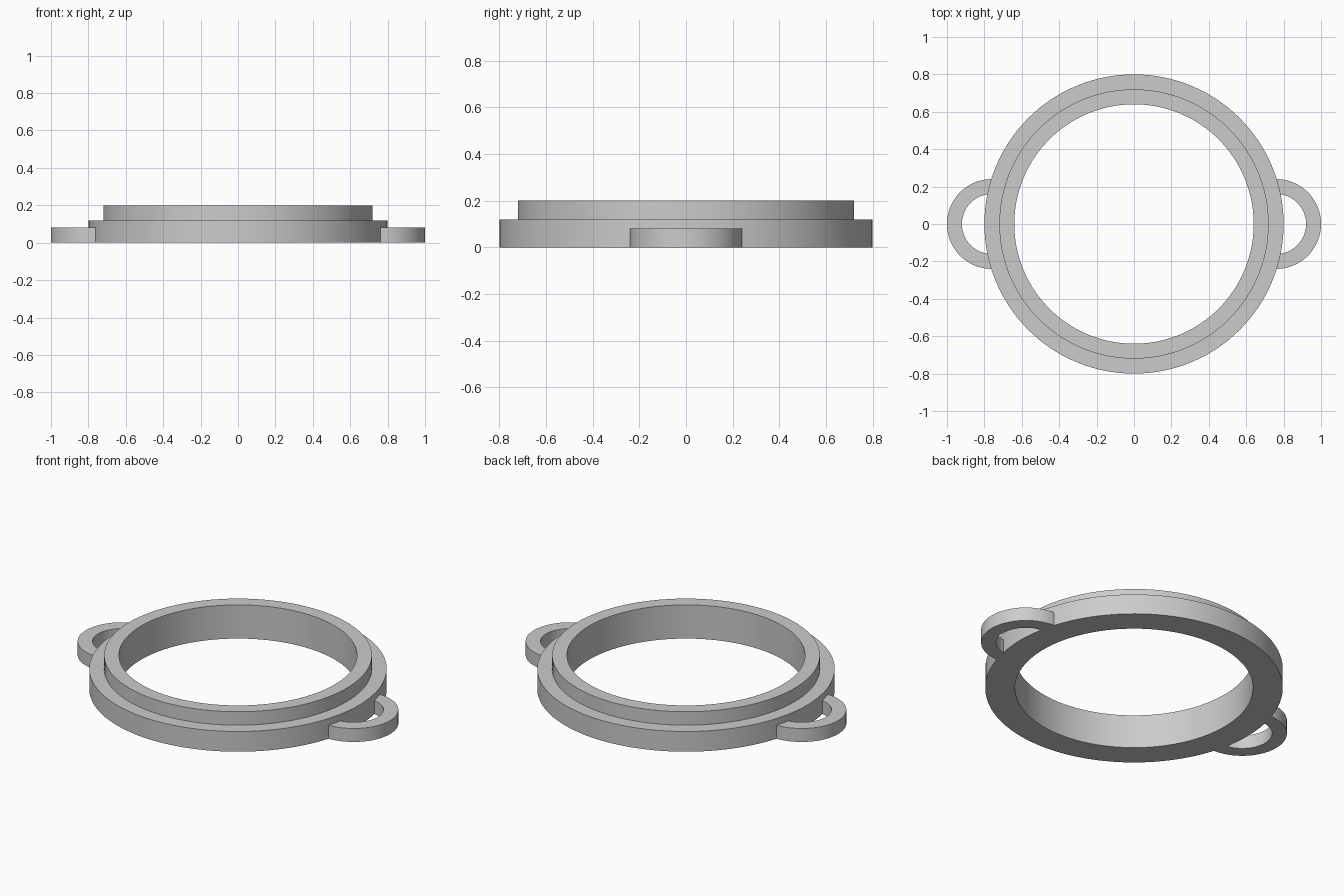
import bpy
import bmesh
from math import cos, sin, pi, radians

cube = bpy.data.objects.get("Cube")
if cube:
    bpy.data.objects.remove(cube, do_unlink=True)

# Single plain grey material
grey = bpy.data.materials.new("plain_grey")
grey.use_nodes = True
colour = (0.6, 0.6, 0.6, 1)
grey.diffuse_color = colour
grey.node_tree.nodes["Principled BSDF"].inputs["Base Color"].default_value = colour


def sweep(name, profile, centre_x=0, start=0, angle=2 * pi, steps=128):
    """Turn a closed (radius, height) profile around a vertical axis."""
    closed = angle >= 2 * pi
    bm = bmesh.new()
    rows = []
    for i in range(steps if closed else steps + 1):
        a = start + angle * i / steps
        rows.append([bm.verts.new((centre_x + r * cos(a), r * sin(a), z))
                     for r, z in profile])
    n = len(profile)
    for i in range(steps):
        a, b = rows[i], rows[(i + 1) % len(rows)]
        for j in range(n):
            k = (j + 1) % n
            bm.faces.new((a[j], b[j], b[k], a[k]))
    if not closed:
        bm.faces.new(rows[0])
        bm.faces.new(rows[-1])
    bmesh.ops.recalc_face_normals(bm, faces=bm.faces)
    mesh = bpy.data.meshes.new(name)
    bm.to_mesh(mesh)
    bm.free()
    mesh.materials.append(grey)
    obj = bpy.data.objects.new(name, mesh)
    bpy.context.collection.objects.link(obj)
    return obj


# Stepped ring: wide flange below, narrower collar above
ring = sweep("stepped_ring", [(0.64, 0), (0.8, 0), (0.8, 0.12),
                              (0.72, 0.12), (0.72, 0.2), (0.64, 0.2)])

# Half-round loop handles on both sides, fused into the flange
for name, side, start in (("left_handle", 1, -pi / 2), ("right_handle", -1, pi / 2)):
    handle = sweep(name, [(0.16, 0), (0.24, 0), (0.24, 0.08), (0.16, 0.08)],
                   side * 0.76, start, pi, 48)
    bpy.ops.object.select_all(action="DESELECT")
    ring.select_set(True)
    bpy.context.view_layer.objects.active = ring
    union = ring.modifiers.new(name, "BOOLEAN")
    union.operation = "UNION"
    union.solver = "EXACT"
    union.object = handle
    bpy.ops.object.modifier_apply(modifier=union.name)
    bpy.data.objects.remove(handle, do_unlink=True)

bpy.ops.object.shade_smooth_by_angle(angle=radians(30))
